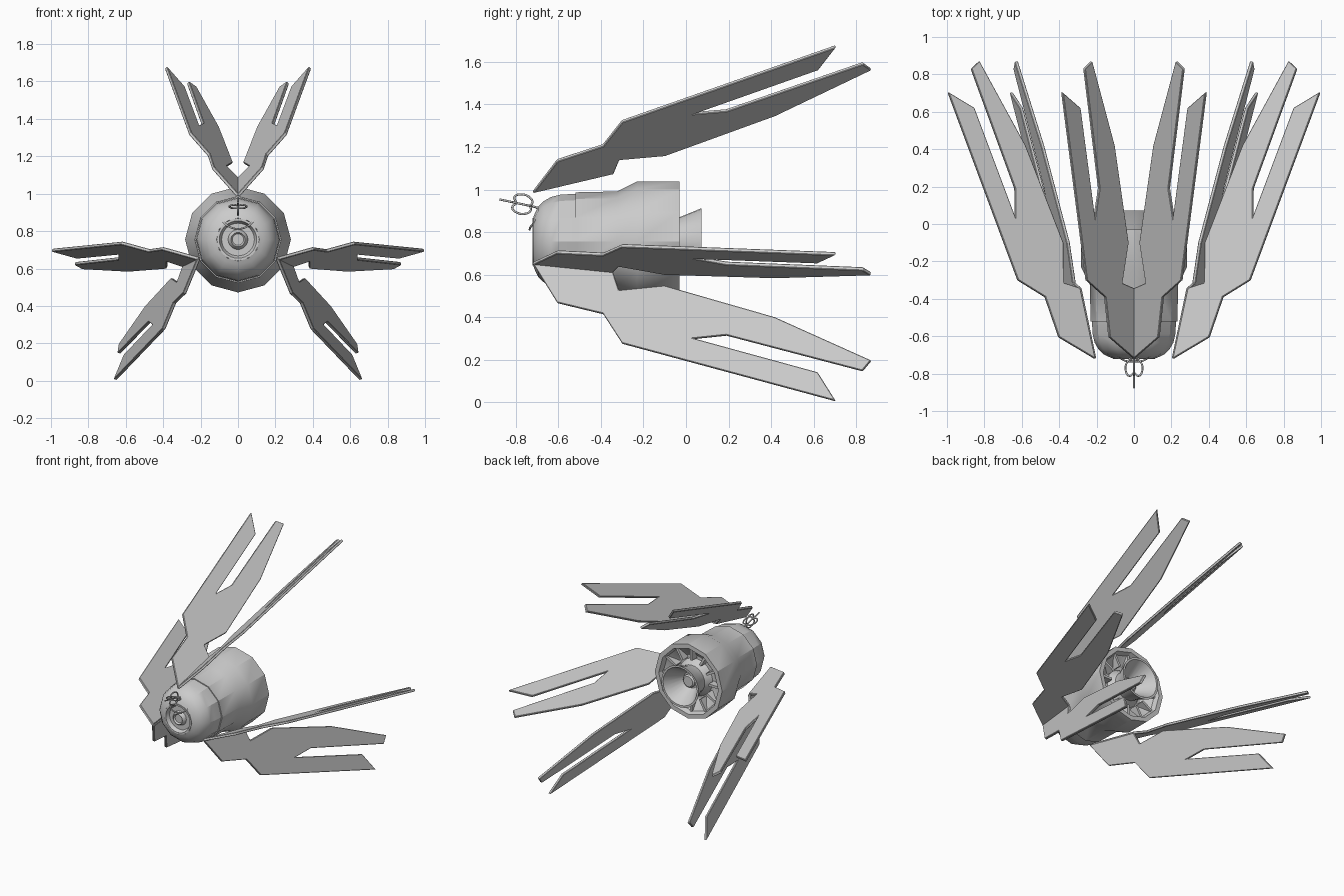
import bpy, bmesh
from math import sin, cos, pi, radians
from mathutils import Vector, Matrix

if "Cube" in bpy.data.objects:
    bpy.data.objects.remove(bpy.data.objects["Cube"])

CZ = 0.755                      # height of the body axis
SPIN = Matrix.Translation((0, 0, CZ))


def finish(name, bm, angle=None):
    bmesh.ops.remove_doubles(bm, verts=bm.verts, dist=1e-5)
    bmesh.ops.recalc_face_normals(bm, faces=bm.faces)
    me = bpy.data.meshes.new(name)
    bm.to_mesh(me)
    bm.free()
    ob = bpy.data.objects.new(name, me)
    bpy.context.collection.objects.link(ob)
    if angle:
        bpy.ops.object.select_all(action='DESELECT')
        bpy.context.view_layer.objects.active = ob
        ob.select_set(True)
        bpy.ops.object.shade_smooth_by_angle(angle=radians(angle))
    return ob


def lathe(name, profile, n, angle=28, closed=False):
    """Spin (y, radius) points about the body axis."""
    bm = bmesh.new()
    rings = [[bm.verts.new((r * cos(2 * pi * k / n), y, CZ + r * sin(2 * pi * k / n)))
              for k in range(n)] if r > 0 else [bm.verts.new((0, y, CZ))] * n
             for y, r in profile]
    pairs = list(zip(rings, rings[1:]))
    if closed:
        pairs.append((rings[-1], rings[0]))
    for a, b in pairs:
        for k in range(n):
            j = (k + 1) % n
            quad = list(dict.fromkeys((a[k], a[j], b[j], b[k])))
            if len(quad) > 2:
                bm.faces.new(quad)
    return finish(name, bm, angle)


def wire(name, points, radius, cyclic=False):
    cu = bpy.data.curves.new(name, 'CURVE')
    cu.dimensions = '3D'
    cu.bevel_depth = radius
    cu.bevel_resolution = 2
    cu.use_fill_caps = True
    cu.resolution_u = 6
    sp = cu.splines.new('BEZIER')
    sp.bezier_points.add(len(points) - 1)
    for p, co in zip(sp.bezier_points, points):
        p.co = co
        p.handle_left_type = p.handle_right_type = 'AUTO'
    sp.use_cyclic_u = cyclic
    ob = bpy.data.objects.new(name, cu)
    bpy.context.collection.objects.link(ob)
    return ob


# rounded nose, main barrel and wide rear collar with recessed back
lathe("nose_dome", [(-0.695, 0), (-0.695, 0.105), (-0.718, 0.115), (-0.71, 0.135), (-0.695, 0.165),
                    (-0.67, 0.19), (-0.635, 0.21), (-0.59, 0.221), (-0.52, 0.225), (-0.52, 0)], 12)
lathe("barrel_and_collar", [(-0.52, 0), (-0.52, 0.232), (-0.325, 0.236), (-0.23, 0.283), (-0.03, 0.283),
                            (-0.03, 0.25), (-0.07, 0.238), (-0.12, 0.165), (-0.12, 0)], 12)

# round lens rings on the nose
lathe("nose_ring", [(-0.69, 0.112), (-0.722, 0.112), (-0.722, 0.1), (-0.69, 0.085)], 32, 30, True)
lathe("nose_hub", [(-0.69, 0.055), (-0.715, 0.045), (-0.722, 0.038), (-0.71, 0.03), (-0.71, 0)], 32, 30)

# hollow rear nozzle with a plug at its centre
lathe("rear_nozzle", [(-0.12, 0.14), (-0.07, 0.108), (-0.03, 0.115), (0.072, 0.157), (0.072, 0.142),
                      (-0.06, 0.06), (-0.06, 0)], 24, 30)
lathe("nozzle_plug", [(-0.07, 0.048), (-0.035, 0.048), (-0.025, 0.038), (-0.025, 0)], 24, 30)

# radial ribs dividing the rear recess into cells
bm = bmesh.new()
for k in range(12):
    rot = SPIN @ Matrix.Rotation(2 * pi * k / 12, 4, 'Y')
    box = Matrix.Translation((0.198, -0.09, 0)) @ Matrix.Diagonal((0.1, 0.06, 0.018, 1))
    bmesh.ops.create_cube(bm, size=1, matrix=rot @ box)
finish("rear_ribs", bm)

# forked wing outline in (y, z); x follows from the tilted wing plane
OUTLINE = [(-0.72, 0.988), (-0.605, 1.138), (-0.39, 1.209), (-0.30, 1.322), (0.704, 1.674),
           (0.62, 1.566), (0.037, 1.36), (0.19, 1.373), (0.83, 1.594), (0.87, 1.566),
           (0.418, 1.35), (-0.10, 1.162), (-0.315, 1.143), (-0.343, 1.077)]
NORMAL = Vector((1, 0.25, -1.081)).normalized()
for label, turn in (("top", 0), ("right", 116), ("left", -116)):
    for side, sx in (("a", 1), ("b", -1)):
        place = SPIN @ Matrix.Rotation(radians(turn), 4, 'Y') @ Matrix.Diagonal((sx, 1, 1, 1))
        bm = bmesh.new()
        skins = []
        for off in (-0.009, 0.009):
            skins.append([bm.verts.new(place @ (Vector((-0.25 * (y + 0.72) + 1.081 * (z - 0.988), y, z - CZ))
                                                + NORMAL * off)) for y, z in OUTLINE])
        lo, hi = skins
        bm.faces.new(lo)
        bm.faces.new(hi)
        for i in range(len(lo)):
            j = (i + 1) % len(lo)
            bm.faces.new((lo[i], lo[j], hi[j], hi[i]))
        wing = finish(f"{label}_wing_{side}", bm)
        bev = wing.modifiers.new("edge", 'BEVEL')
        bev.width = 0.003
        bev.segments = 1

# small caged antenna in front of the nose
AXIS = Matrix.Translation((0, -0.77, 0.931)) @ Matrix.Rotation(radians(-12), 4, 'X')
wire("antenna_stem", [AXIS @ Vector((0, y, 0)) for y in (-0.11, -0.02, 0.065)], 0.005)
for k in range(4):
    rot = AXIS @ Matrix.Rotation(k * pi / 2, 4, 'Y')
    wire(f"antenna_claw_{k}", [rot @ Vector((r, y, 0)) for y, r in
                               ((-0.03, 0.004), (-0.043, 0.025), (-0.015, 0.044),
                                (0.025, 0.04), (0.045, 0.02), (0.04, 0.004))], 0.005)
wire("antenna_mount", [(0, -0.705, 0.917), (0, -0.69, 0.908), (0, -0.675, 0.895)], 0.006)

# curved bail across the nose
wire("nose_bail", [(-0.085, -0.705, 0.855), (-0.05, -0.73, 0.825), (0, -0.735, 0.812),
                   (0.05, -0.73, 0.825), (0.085, -0.705, 0.855)], 0.005)
